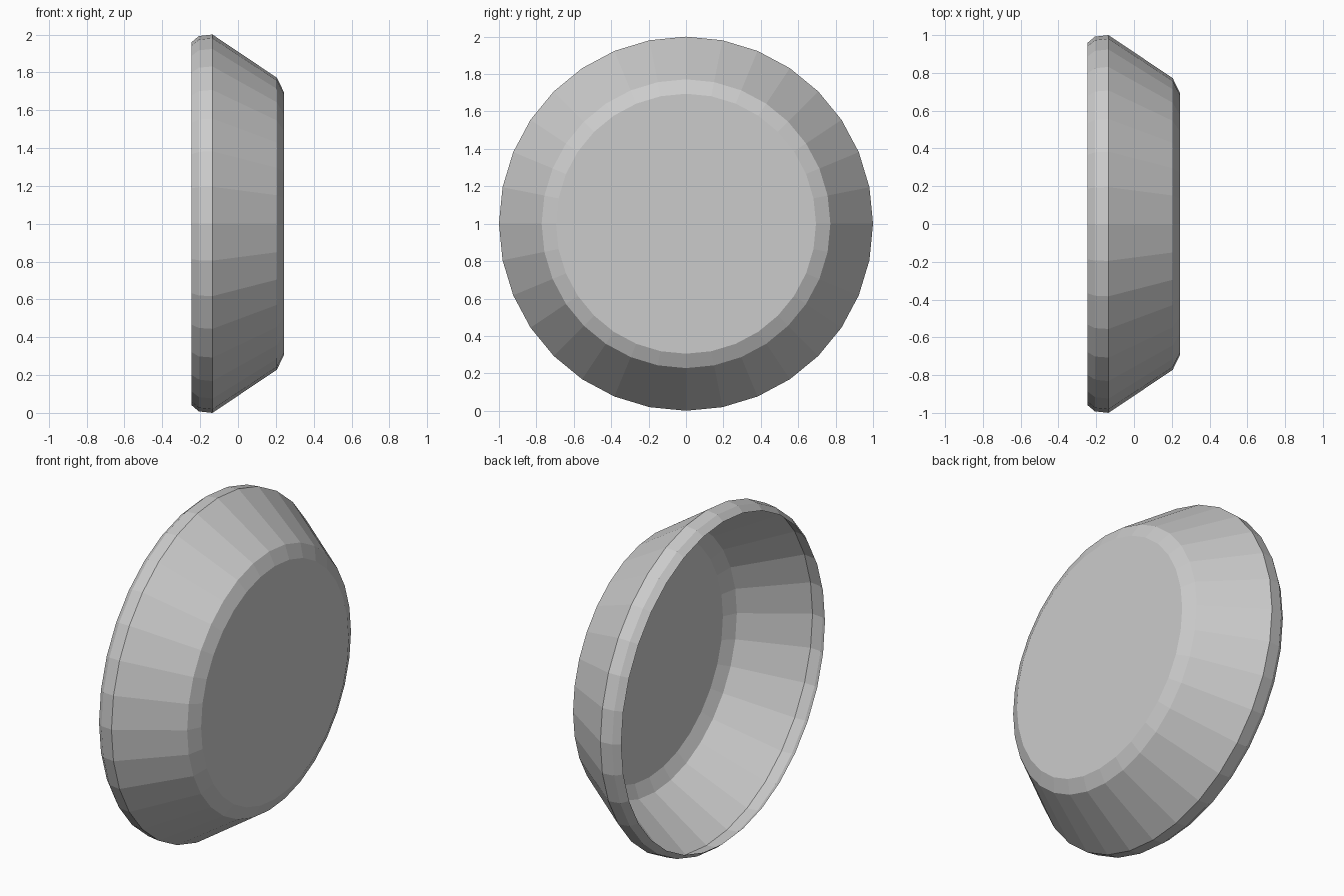
import bpy, bmesh
from math import cos, sin, tau

if "Cube" in bpy.data.objects:
    bpy.data.objects.remove(bpy.data.objects["Cube"])

SIDES = 32
# dish profile: (x, radius), from open rim to closed face
PROFILE = [(-0.245, 0.96), (-0.207, 0.992), (-0.135, 1.0), (0.205, 0.772), (0.243, 0.695)]

bm = bmesh.new()
rings = [[bm.verts.new((x, r * cos(tau * i / SIDES), 1 + r * sin(tau * i / SIDES)))
          for i in range(SIDES)] for x, r in PROFILE]

# rolled rim, sloped wall and bevel
for a, b in zip(rings, rings[1:]):
    for i in range(SIDES):
        j = (i + 1) % SIDES
        bm.faces.new((a[i], a[j], b[j], b[i]))

# flat closed face
bm.faces.new(rings[-1])
bmesh.ops.recalc_face_normals(bm, faces=bm.faces)
# thin open shell: make the flat face point outwards (+x)
bm.normal_update()
if max(bm.faces, key=lambda f: f.calc_area()).normal.x < 0:
    bmesh.ops.reverse_faces(bm, faces=bm.faces)

mesh = bpy.data.meshes.new("dish")
bm.to_mesh(mesh)
bm.free()
dish = bpy.data.objects.new("dish", mesh)
bpy.context.collection.objects.link(dish)
